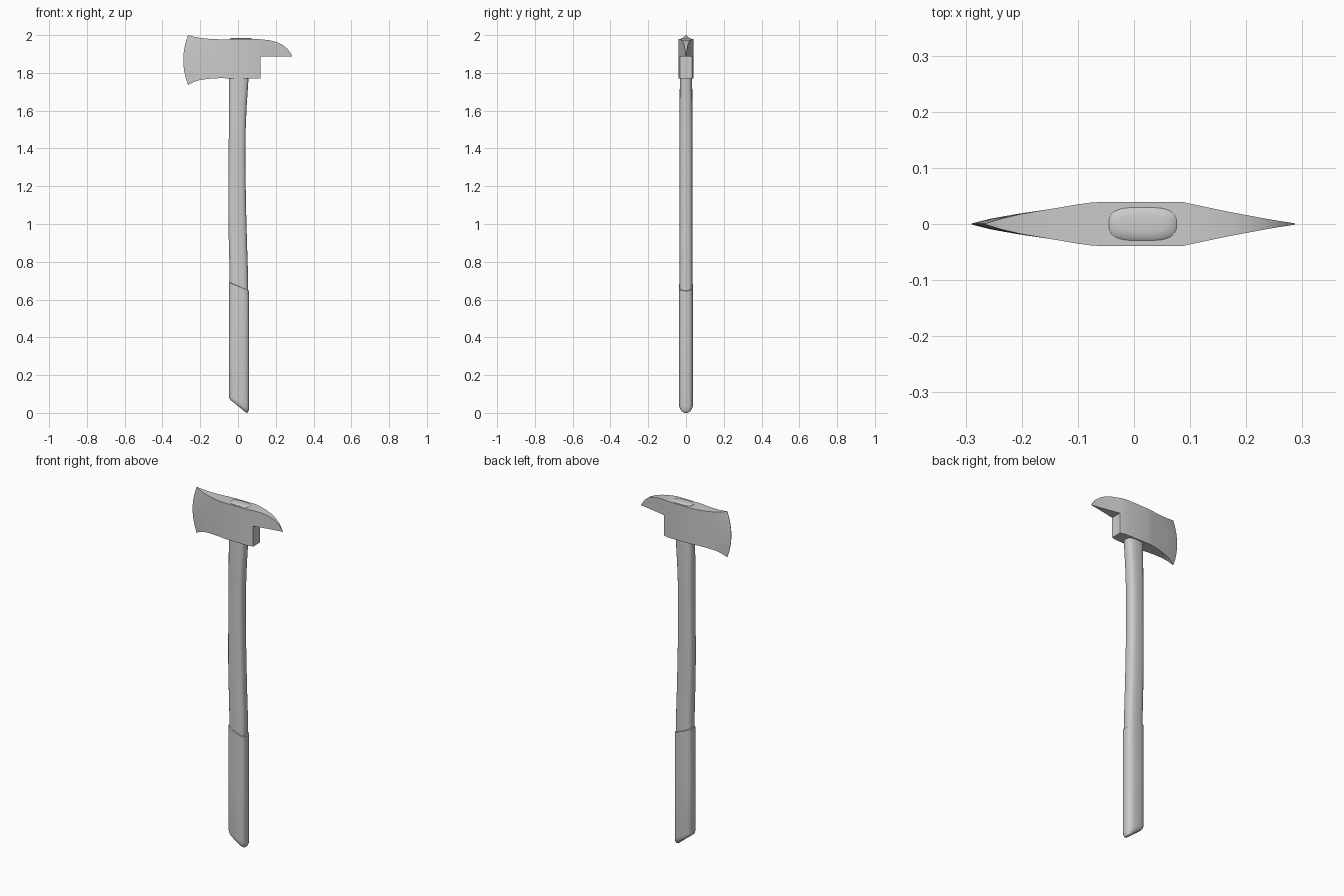
import bpy, bmesh, math


def finish(bm, name, angle):
    bmesh.ops.recalc_face_normals(bm, faces=bm.faces)
    mesh = bpy.data.meshes.new(name)
    bm.to_mesh(mesh)
    bm.free()
    obj = bpy.data.objects.new(name, mesh)
    bpy.context.collection.objects.link(obj)
    bpy.ops.object.select_all(action='DESELECT')
    obj.select_set(True)
    bpy.context.view_layer.objects.active = obj
    bpy.ops.object.shade_smooth_by_angle(angle=math.radians(angle))
    return obj


def loft(name, rings, sides=20, power=3.0):
    """Rounded-rectangle sections: (z left, z right, x left, x right, half depth)."""
    bm = bmesh.new()
    loops = []
    for zl, zr, xl, xr, hy in rings:
        loop = []
        for k in range(sides):
            a = 2 * math.pi * (k + 0.5) / sides
            c, s = math.cos(a), math.sin(a)
            u = math.copysign(abs(c) ** (2 / power), c)
            v = math.copysign(abs(s) ** (2 / power), s)
            f = (u + 1) / 2
            loop.append(bm.verts.new((xl + (xr - xl) * f, hy * v, zl + (zr - zl) * f)))
        loops.append(loop)
    for a, b in zip(loops, loops[1:]):
        for k in range(sides):
            n = (k + 1) % sides
            bm.faces.new((a[k], a[n], b[n], b[k]))
    bm.faces.new(loops[0])
    bm.faces.new(loops[-1])
    return finish(bm, name, 40)


# Axe head: stations of (x, edge bow, bottom z, top z, half thickness)
STEP_Z, STEP_X, ROWS = 1.888, 0.12, 4
stations = [
    (-0.264, 0.026, 1.735, 2.000, 0.001),
    (-0.235, 0.018, 1.752, 1.992, 0.010),
    (-0.200, 0.008, 1.763, 1.985, 0.018),
    (-0.150, 0.000, 1.769, 1.980, 0.0265),
    (-0.100, 0.000, 1.772, 1.978, 0.035),
    (-0.078, 0.000, 1.772, 1.978, 0.038),
    (-0.055, 0.000, 1.771, 1.978, 0.0395),
    (0.085, 0.000, 1.770, 1.979, 0.0395),
    (0.120, 0.000, 1.770, 1.978, 0.032),
    (0.165, 0.000, 1.770, 1.973, 0.0225),
    (0.205, 0.000, 1.770, 1.963, 0.015),
    (0.237, 0.000, 1.770, 1.948, 0.009),
    (0.262, 0.000, 1.770, 1.927, 0.005),
    (0.278, 0.000, 1.770, 1.905, 0.0025),
    (0.287, 0.000, 1.770, 1.890, 0.001),
]
bm = bmesh.new()
sheets = []
for side in (-1, 1):
    sheet = {}
    for i, (x, bow, zb, zt, h) in enumerate(stations):
        for j in range(2 * ROWS + 1):
            if x > STEP_X and j < ROWS:
                continue
            if j < ROWS:
                z = zb + (STEP_Z - zb) * j / ROWS
            else:
                z = STEP_Z + (zt - STEP_Z) * (j - ROWS) / ROWS
            t = 2 * (z - zb) / (zt - zb) - 1
            sheet[i, j] = bm.verts.new((x - bow * (1 - t * t), side * h, z))
    sheets.append(sheet)
front, back = sheets
twin = {front[k]: back[k] for k in front}
for sheet in sheets:
    for i, j in list(sheet):
        corners = [(i, j), (i + 1, j), (i + 1, j + 1), (i, j + 1)]
        if all(c in sheet for c in corners):
            bm.faces.new([sheet[c] for c in corners])
# Close the rim between the two cheeks
rim = [e for e in bm.edges if e.is_boundary and e.verts[0] in twin]
for a, b in [tuple(e.verts) for e in rim]:
    bm.faces.new((a, b, twin[b], twin[a]))
finish(bm, "axe_head", 25)

# Wooden handle, running up through the head and ending in a domed plug
loft("handle", [
    (0.60, 0.60, -0.043, 0.054, 0.034),
    (0.75, 0.75, -0.045, 0.053, 0.034),
    (0.90, 0.90, -0.049, 0.048, 0.034),
    (1.05, 1.05, -0.052, 0.044, 0.034),
    (1.20, 1.20, -0.052, 0.041, 0.034),
    (1.35, 1.35, -0.050, 0.040, 0.034),
    (1.50, 1.50, -0.049, 0.041, 0.034),
    (1.62, 1.62, -0.049, 0.046, 0.034),
    (1.77, 1.77, -0.049, 0.056, 0.033),
    (1.90, 1.90, -0.046, 0.070, 0.031),
    (1.979, 1.979, -0.045, 0.076, 0.030),
    (1.983, 1.983, -0.040, 0.071, 0.025),
    (1.985, 1.985, -0.025, 0.055, 0.014),
])

# Sleeve grip with slanted top and slanted rounded foot
loft("grip", [
    (0.692, 0.648, -0.044, 0.055, 0.034),
    (0.690, 0.646, -0.048, 0.059, 0.038),
    (0.400, 0.380, -0.049, 0.060, 0.038),
    (0.090, 0.035, -0.049, 0.060, 0.038),
    (0.076, 0.014, -0.046, 0.058, 0.036),
    (0.066, 0.003, -0.038, 0.052, 0.030),
    (0.060, 0.000, -0.028, 0.044, 0.020),
])
